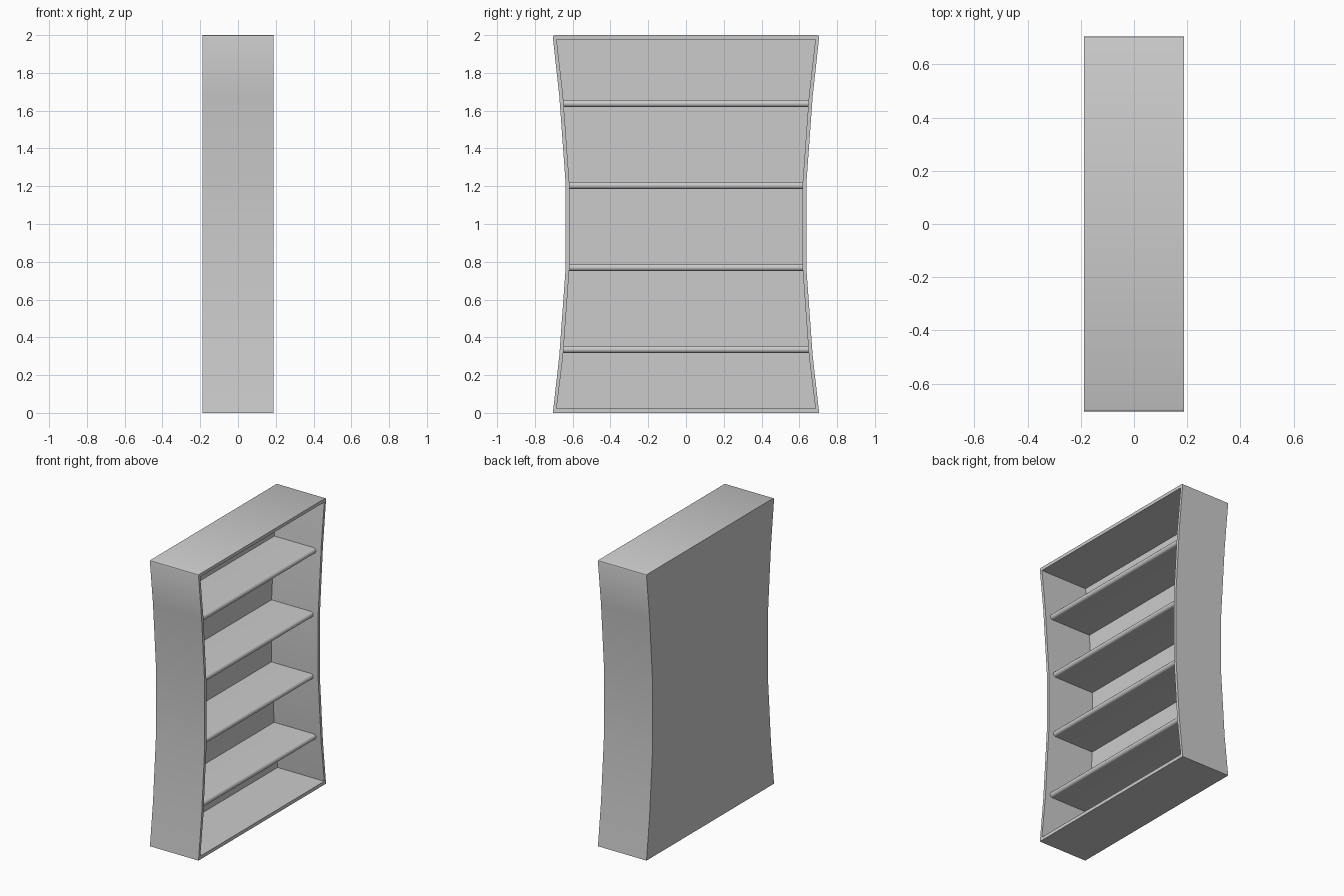
import bpy, bmesh, math

if "Cube" in bpy.data.objects:
    bpy.data.objects.remove(bpy.data.objects["Cube"])

HALF_DEPTH = 0.188
BACK_INNER = -0.173
SHELF_FRONT = 0.15


def finish(name, bm, angle):
    bmesh.ops.recalc_face_normals(bm, faces=bm.faces)
    me = bpy.data.meshes.new(name)
    bm.to_mesh(me)
    bm.free()
    ob = bpy.data.objects.new(name, me)
    bpy.context.collection.objects.link(ob)
    bpy.ops.object.select_all(action='DESELECT')
    bpy.context.view_layer.objects.active = ob
    ob.select_set(True)
    bpy.ops.object.shade_smooth_by_angle(angle=math.radians(angle))
    return ob


def ring(bm, half, x):
    # closed loop from the right half profile, mirrored across y
    pts = half + [(-y, z) for y, z in reversed(half)]
    return [bm.verts.new((x, y, z)) for y, z in pts]


def bridge(bm, a, b):
    n = len(a)
    for i in range(n):
        j = (i + 1) % n
        bm.faces.new((a[i], a[j], b[j], b[i]))


# Waisted case: outer shell, front rim, inner walls and closed back
outer = [(0.705, 0), (0.671, 0.30), (0.637, 0.77), (0.637, 1.21),
         (0.671, 1.68), (0.705, 1.988), (0.702, 1.997), (0.695, 2.0)]
inner = [(0.685, 0.024), (0.651, 0.30), (0.617, 0.77), (0.617, 1.21),
         (0.651, 1.68), (0.685, 1.977)]
bm = bmesh.new()
ob_back = ring(bm, outer, -HALF_DEPTH)
ob_front = ring(bm, outer, HALF_DEPTH)
in_front = ring(bm, inner, HALF_DEPTH)
in_back = ring(bm, inner, BACK_INNER)
bridge(bm, ob_back, ob_front)
bridge(bm, in_front, in_back)
bm.faces.new(ob_back)
bm.faces.new(in_back)


def front_edges(loop):
    n = len(loop)
    return [bm.edges.get((loop[i], loop[(i + 1) % n])) for i in range(n)]


bmesh.ops.bridge_loops(bm, edges=front_edges(ob_front) + front_edges(in_front))
finish("bookcase_case", bm, 40)


# Shelves with a half-round front nose, ends let into the side walls
def shelf(name, z, half_len, t=0.038):
    r = t / 2
    cx = SHELF_FRONT - r
    prof = [(BACK_INNER - 0.005, z - r)]
    prof += [(cx + r * math.cos(a), z + r * math.sin(a))
             for a in (math.radians(-90 + 180 * i / 10) for i in range(11))]
    prof.append((BACK_INNER - 0.005, z + r))
    bm = bmesh.new()
    a = [bm.verts.new((x, -half_len, zz)) for x, zz in prof]
    b = [bm.verts.new((x, half_len, zz)) for x, zz in prof]
    bridge(bm, a, b)
    bm.faces.new(a)
    bm.faces.new(b)
    finish(name, bm, 40)


for i, half_len in enumerate((0.652, 0.62, 0.62, 0.652)):
    shelf(f"shelf_{i + 1}", 0.336 + 0.434 * i, half_len)
